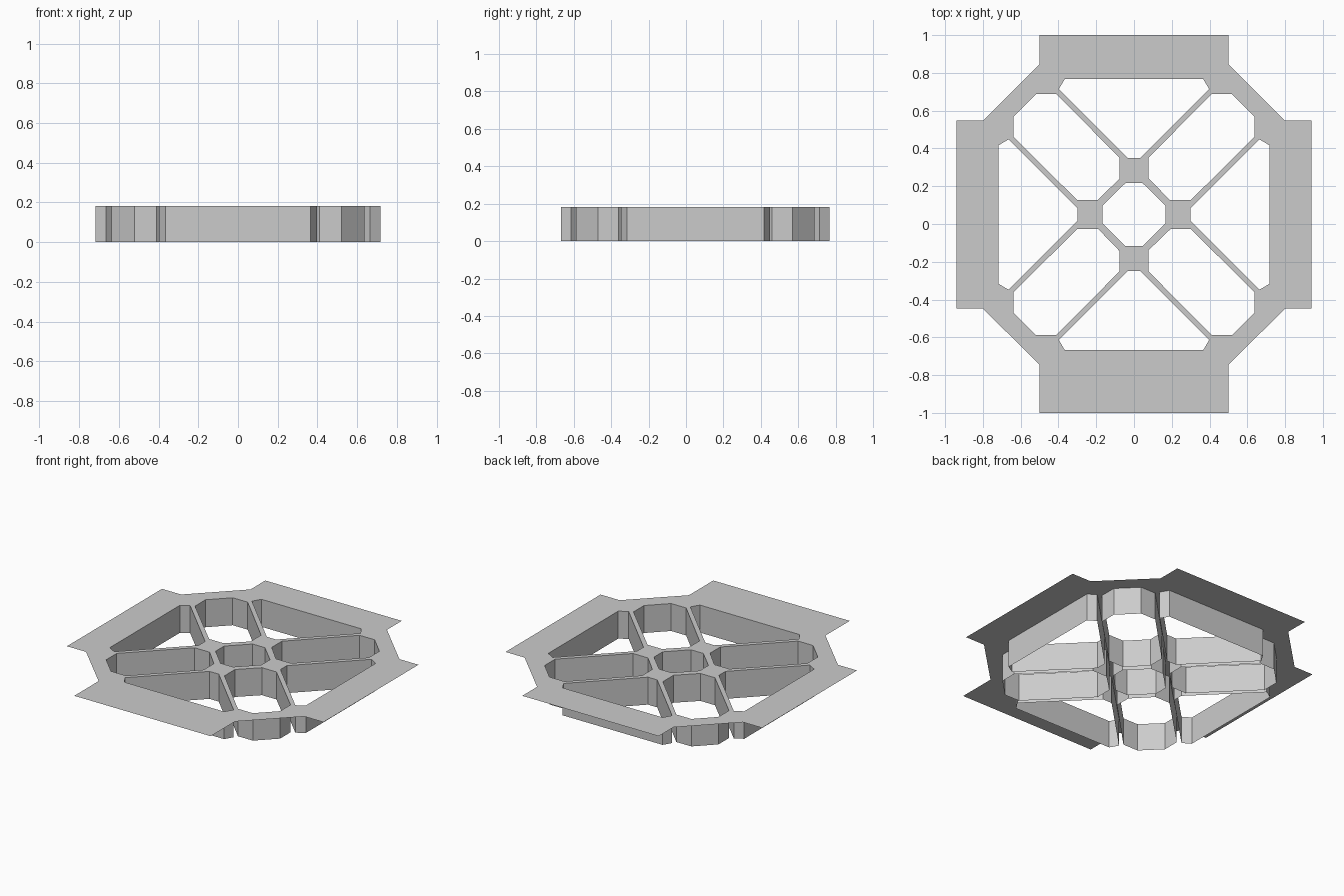
import bpy, bmesh
from mathutils import Vector

if "Cube" in bpy.data.objects:
    bpy.data.objects.remove(bpy.data.objects["Cube"])

H = 0.182      # height of the face sheet
CY = 0.05      # centre of the opening pattern in y


def mirrored(half):
    """Close a half profile (x > 0, ordered) by mirroring across x = 0."""
    return half + [(-x, y) for x, y in reversed(half)]


def quarter(p):
    """Rotate a profile by 90 degrees."""
    return [(-y, x) for x, y in p]


def area(p):
    return sum(a[0] * b[1] - b[0] * a[1] for a, b in zip(p, p[1:] + p[:1]))


# Openings, relative to the pattern centre
octagon = mirrored([(0.045, -0.167), (0.168, -0.045), (0.168, 0.045), (0.045, 0.167)])
triangle = mirrored([(0.034, 0.30), (0.398, 0.664), (0.366, 0.718)])
diagonal = [(0.076, 0.30), (0.076, 0.194), (0.19, 0.076), (0.30, 0.076),
            (0.637, 0.41), (0.637, 0.52), (0.52, 0.637), (0.41, 0.637)]
holes = [octagon]
for shape in (triangle, diagonal):
    for _ in range(4):
        holes.append(shape)
        shape = quarter(shape)
holes = [[(x, y + CY) for x, y in h] for h in holes]
holes = [h if area(h) > 0 else h[::-1] for h in holes]

# Outer edge of the face sheet
outline = mirrored([(0.5, -1), (0.5, -0.745), (0.8, -0.448), (0.94, -0.448),
                    (0.94, 0.547), (0.8, 0.547), (0.5, 0.845), (0.5, 1)])


def finish(bm, name):
    me = bpy.data.meshes.new(name)
    bm.to_mesh(me)
    bm.free()
    ob = bpy.data.objects.new(name, me)
    bpy.context.collection.objects.link(ob)


# Face sheet: thin plate with all openings cut out
bm = bmesh.new()
edges = []
for loop in [outline] + holes:
    vs = [bm.verts.new((x, y, H)) for x, y in loop]
    edges += [bm.edges.new((a, b)) for a, b in zip(vs, vs[1:] + vs[:1])]
bmesh.ops.triangle_fill(bm, edges=edges, use_beauty=True, use_dissolve=False,
                        normal=Vector((0, 0, 1)))
bm.normal_update()
for f in bm.faces:
    if f.normal.z < 0:
        f.normal_flip()
finish(bm, "face_sheet")

# Walls hanging down from every opening, facing into the opening
bm = bmesh.new()
for loop in holes:
    top = [bm.verts.new((x, y, H)) for x, y in loop]
    low = [bm.verts.new((x, y, 0)) for x, y in loop]
    n = len(loop)
    for i in range(n):
        j = (i + 1) % n
        bm.faces.new((top[i], top[j], low[j], low[i]))
finish(bm, "opening_walls")
